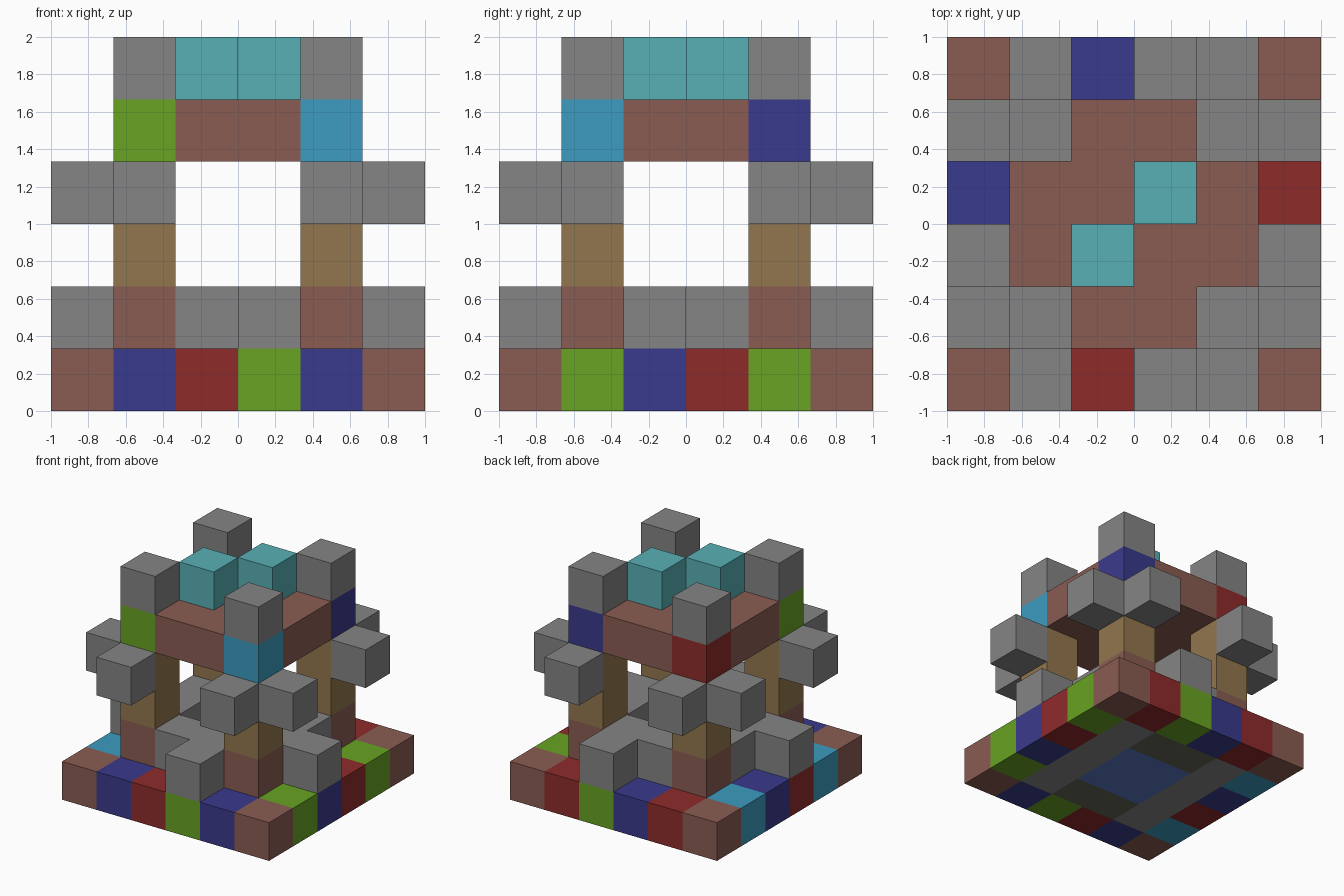
import bpy
import bmesh
from itertools import product
from mathutils import Vector

cube = bpy.data.objects.get("Cube")
if cube:
    bpy.data.objects.remove(cube, do_unlink=True)

N = 6            # blocks per side
S = 2 / N        # block size


def linear(v):
    v /= 255
    return v / 12.92 if v <= 0.04045 else ((v + 0.055) / 1.055) ** 2.4


def material(name, rgb):
    m = bpy.data.materials.new(name)
    col = (*[linear(c) for c in rgb], 1)
    m.use_nodes = True
    m.diffuse_color = col
    bsdf = m.node_tree.nodes["Principled BSDF"]
    bsdf.inputs["Base Color"].default_value = col
    bsdf.inputs["Roughness"].default_value = 0.9
    return m


MATS = {n: material(n, c) for n, c in {
    "gray": (133, 133, 133), "brown": (138, 92, 82), "green": (104, 163, 34),
    "red": (143, 43, 43), "navy": (58, 58, 141), "sky_blue": (60, 156, 192),
    "teal": (88, 176, 181), "tan": (146, 118, 78), "water_blue": (92, 124, 196),
    "moss": (98, 102, 84)}.items()}

parts = {}       # part name -> {cell: colour}


def add(part, cells, colour):
    for c in cells:
        parts.setdefault(part, {})[c] = colour


def box(xs, ys, zs):
    return set(product(xs, ys, zs))


edge, inner, mid = (0, 5), range(1, 5), (2, 3)
corners = [(1, 1), (4, 1), (1, 4), (4, 4)]

# Ground slab: paved floor with a pool in the middle
add("floor", box(inner, inner, [0]), "gray")
add("floor", box(mid, (1, 4), [0]), "moss")
for c in box(mid, mid, [0]):
    del parts["floor"][c]
add("pool", box(mid, mid, [0]), "water_blue")

# Coloured border around the slab
add("border", box(edge, edge, [0]), "brown")
sides = {
    "front": ["navy", "red", "green", "navy"],
    "back": ["red", "navy", "green", "red"],
    "left": ["green", "navy", "red", "green"],
    "right": ["sky_blue", "red", "navy", "sky_blue"]}
place = {"front": lambda k: (k, 0, 0), "back": lambda k: (k, 5, 0),
         "left": lambda k: (5, k, 0), "right": lambda k: (0, k, 0)}
for side, colours in sides.items():
    for k, colour in zip(inner, colours):
        add("border", [place[side](k)], colour)

# Low wall round the pool, with one step on each side
posts = {(x, y, 1) for x, y in corners}
add("pool_wall", box(inner, inner, [1]) - box(mid, mid, [1]) - posts, "gray")
add("steps", [(3, 0, 1), (3, 5, 1), (0, 2, 1), (5, 2, 1)], "gray")

# Corner posts, brackets, roof corners and finials
roof_corner_colours = ["green", "sky_blue", "red", "navy"]
for (x, y), colour in zip(corners, roof_corner_colours):
    out_x, out_y = (0 if v == 1 else 5 for v in (x, y))
    add("post_feet", [(x, y, 1)], "brown")
    add("posts", [(x, y, 2), (x, y, 3)], "tan")
    add("brackets", [(out_x, y, 3), (x, out_y, 3)], "gray")
    add("roof_corners", [(x, y, 4)], colour)
    add("finials", [(x, y, 5)], "gray")

# Roof slab and the two lanterns on it
add("roof", box(inner, inner, [4]) - set(parts["roof_corners"]), "brown")
add("lanterns", [(2, 2, 5), (3, 3, 5)], "teal")

filled = set().union(*parts.values())


def build(name, cells):
    """Make one mesh from the outward faces of its blocks."""
    bm = bmesh.new()
    used = list(dict.fromkeys(cells.values()))
    for cell, colour in cells.items():
        for axis, sign in product(range(3), (-1, 1)):
            step = [0, 0, 0]
            step[axis] = sign
            if tuple(a + b for a, b in zip(cell, step)) in filled:
                continue
            normal, u = Vector(step), Vector((0, 0, 0))
            u[(axis + 1) % 3] = 1
            v = normal.cross(u)
            centre = (Vector(cell) + Vector((0.5, 0.5, 0.5)) + normal / 2
                      - Vector((N / 2, N / 2, 0)))
            ring = [(-1, -1), (1, -1), (1, 1), (-1, 1)]
            face = bm.faces.new([bm.verts.new((centre + (u * a + v * b) / 2) * S)
                                 for a, b in ring])
            face.material_index = used.index(colour)
    bmesh.ops.remove_doubles(bm, verts=bm.verts, dist=S / 100)
    mesh = bpy.data.meshes.new(name)
    bm.to_mesh(mesh)
    bm.free()
    for colour in used:
        mesh.materials.append(MATS[colour])
    bpy.context.collection.objects.link(bpy.data.objects.new(name, mesh))


for name, cells in parts.items():
    build(name, cells)
